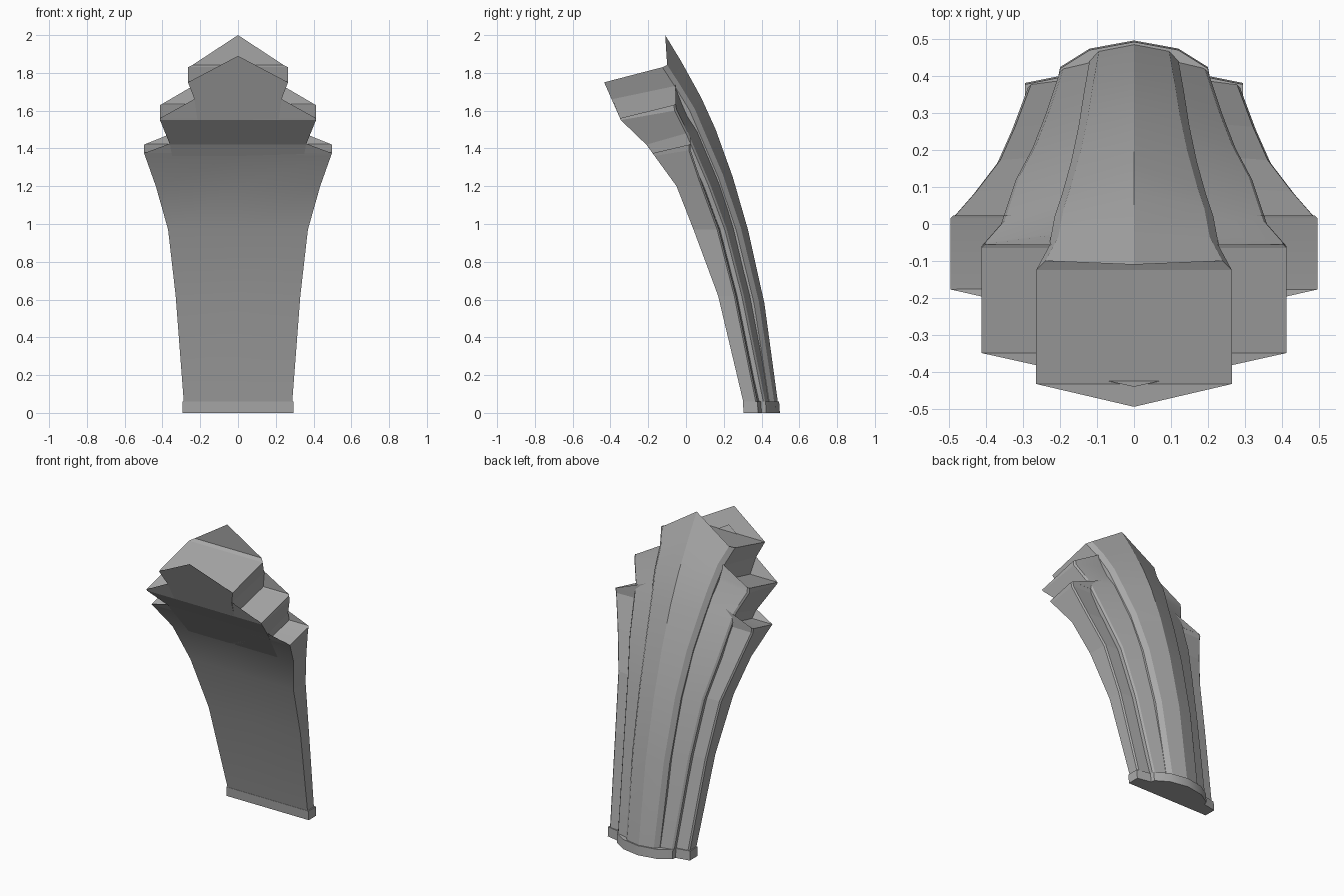
import bpy, bmesh, math

cube = bpy.data.objects.get("Cube")
if cube:
    bpy.data.objects.remove(cube, do_unlink=True)

grey = bpy.data.materials.new("stone_grey")
grey.use_nodes = True
GREY = (0.4, 0.4, 0.4, 1)
grey.diffuse_color = GREY
grey.node_tree.nodes["Principled BSDF"].inputs["Base Color"].default_value = GREY

# Side profile of the shared front face, as (height, y)
FRONT = [(0, .31), (.06, .31), (.62, .17), (.97, .04), (1.2, -.05),
         (1.42, -.21), (1.55, -.345), (1.89, -.495)]


def front_y(z):
    for (z0, y0), (z1, y1) in zip(FRONT, FRONT[1:]):
        if z <= z1 or z1 == FRONT[-1][0]:
            return y0 + (y1 - y0) * (z - z0) / (z1 - z0)


def loft(name, sections):
    """Skin half sections (front centre round to back centre), mirrored in x."""
    bm = bmesh.new()
    rings = []
    for half in sections:
        mirrored = [(-x, y, z) for x, y, z in half[-2:0:-1]]
        rings.append([bm.verts.new(p) for p in half + mirrored])
    n = len(rings[0])
    for low, high in zip(rings, rings[1:]):
        for i in range(n):
            j = (i + 1) % n
            bm.faces.new((low[i], low[j], high[j], high[i]))
    # Caps are split along the mirror plane so the peaks stay crisp
    mid = n // 2
    for ring in (rings[0], rings[-1]):
        for i in range(mid):
            a, b = ring[i], ring[i + 1]
            c, d = ring[-i - 1], ring[-i]
            bm.faces.new([v for k, v in enumerate((a, b, c, d))
                          if v not in (a, b, c, d)[:k]])
    bmesh.ops.recalc_face_normals(bm, faces=bm.faces)
    mesh = bpy.data.meshes.new(name)
    bm.to_mesh(mesh)
    bm.free()
    mesh.materials.append(grey)
    obj = bpy.data.objects.new(name, mesh)
    bpy.context.collection.objects.link(obj)
    # Smooth back, flat facets in front
    bpy.ops.object.select_all(action='DESELECT')
    obj.select_set(True)
    bpy.context.view_layer.objects.active = obj
    bpy.ops.object.shade_smooth_by_angle(angle=math.radians(25))
    for face in mesh.polygons:
        if face.normal.y < 0.1:
            face.use_smooth = False
    return obj


def feather(name, lower, upper, bevel, tuck=0, hidden_below=0):
    """lower rows: half width, z, back edge y, back centre y
    upper rows: half width, front edge z, front centre z,
                back edge y, back edge z, back centre y, back centre z"""
    rows = [(x, z, z, yb, z, yc, z) for x, z, yb, yc in lower] + upper
    sections = []
    for x, zf, zfc, yb, zb, yc, zc in rows:
        push = .02 if zf < hidden_below else 0
        inner = tuck if zfc > zf else push
        sections.append([
            (0, front_y(zfc) + inner, zfc),
            (x, front_y(zf) + push, zf),
            (x, yb, zb),
            (x - bevel, yb + bevel, zb + bevel / 2),
            (0, yc, zc)])
    return loft(name, sections)


# Outer feather: widest and lowest layer
feather("outer_feather",
        [(.285, .03, .375, .42), (.33, .62, .255, .29), (.37, .97, .165, .2),
         (.435, 1.2, .08, .11)],
        [(.492, 1.36, 1.36, .015, 1.39, .02, 1.4),
         (.497, 1.375, 1.56, .015, 1.42, .02, 1.62)],
        bevel=.008, tuck=.06)

# Middle feather
feather("middle_feather",
        [(.2, .03, .415, .47), (.24, .62, .295, .385), (.275, .97, .205, .3),
         (.32, 1.2, .12, .235)],
        [(.36, 1.42, 1.42, 0, 1.48, .12, 1.5),
         (.413, 1.55, 1.55, -.06, 1.6, 0, 1.7),
         (.413, 1.56, 1.79, -.065, 1.63, -.06, 1.87)],
        bevel=.01, tuck=.01, hidden_below=1.1)

# Centre feather: tall ridge ending in a pointed crest
feather("centre_feather",
        [(.12, .03, .445, .49), (.135, .58, .36, .415), (.15, .97, .265, .328),
         (.17, 1.25, .17, .247)],
        [(.195, 1.42, 1.42, .08, 1.46, .157, 1.5),
         (.215, 1.55, 1.55, .02, 1.6, .08, 1.67),
         (.23, 1.66, 1.66, -.06, 1.73, -.025, 1.86),
         (.265, 1.75, 1.89, -.125, 1.83, -.11, 2)],
        bevel=.025, hidden_below=1.4)

# Thin foot collar wrapping all three layers
collar = [(0, .305), (.295, .305), (.295, .382), (.205, .4), (.2, .425),
          (.12, .475), (0, .497)]
loft("foot_collar", [[(x, y - lean, z) for x, y in collar]
                     for z, lean in ((0, 0), (.06, .004))])
